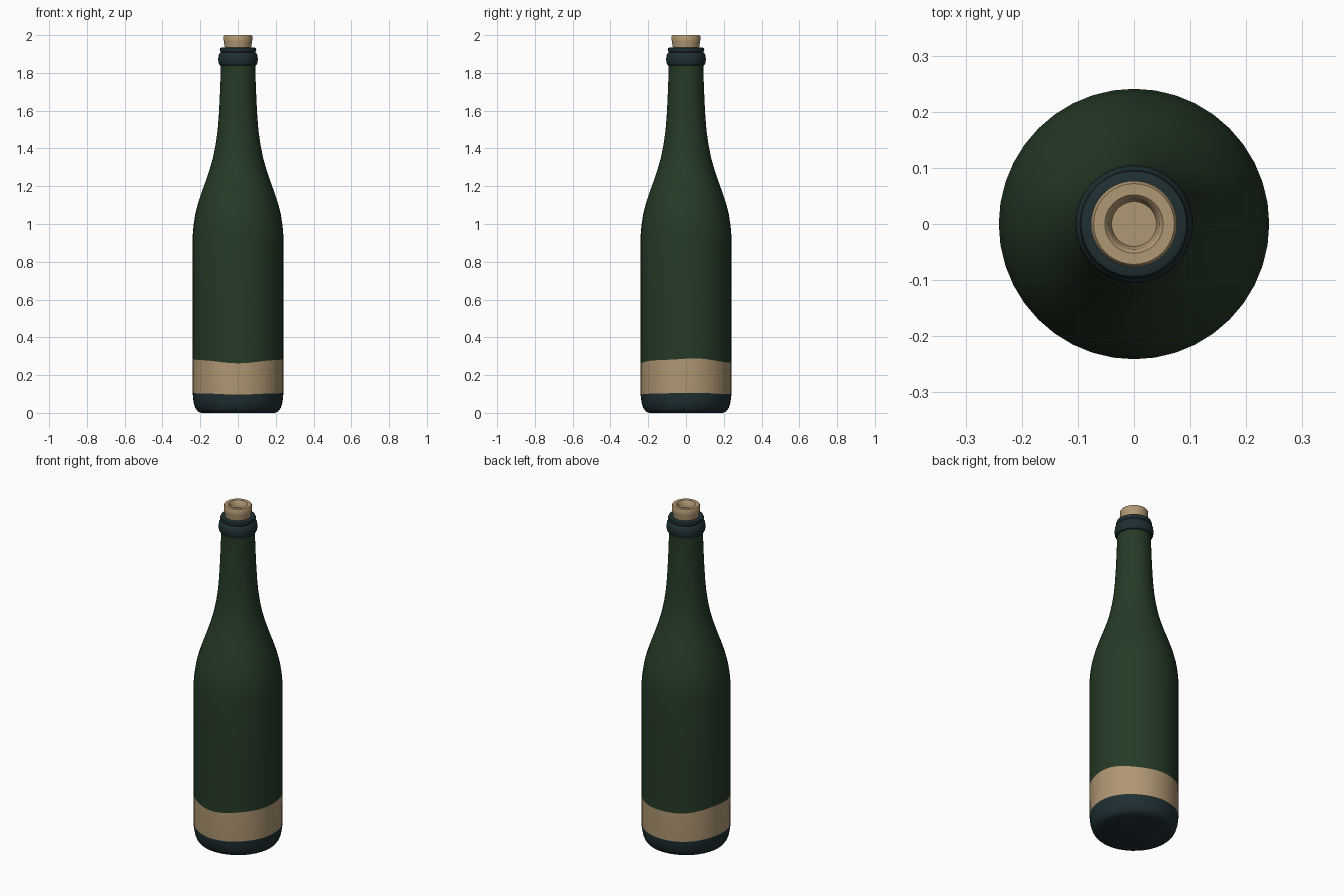
import bpy, bmesh, math

if "Cube" in bpy.data.objects:
    bpy.data.objects.remove(bpy.data.objects["Cube"])

SIDES = 40


def material(name, r, g, b):
    lin = lambda c: ((c / 255 + 0.055) / 1.055) ** 2.4
    m = bpy.data.materials.new(name)
    m.diffuse_color = (lin(r), lin(g), lin(b), 1)
    m.use_nodes = True
    m.node_tree.nodes["Principled BSDF"].inputs["Base Color"].default_value = m.diffuse_color
    return m


GREEN = material("bottle green", 37, 58, 38)
TAN = material("cork tan", 176, 151, 115)
TEAL = material("dark teal", 31, 47, 50)


def lathe(name, profile, mats):
    """Spin (radius, z, wave, material) rows; material colours the band above the row."""
    bm = bmesh.new()
    rings = []
    for r, z, wave, _ in profile:
        ring = []
        for i in range(SIDES):
            a = 2 * math.pi * i / SIDES
            dz = wave * (math.cos(2 * a) + 0.25 * math.sin(5 * a))
            ring.append(bm.verts.new((r * math.cos(a), r * math.sin(a), z + dz)))
        rings.append(ring)
    for k in range(len(rings) - 1):
        lo, hi = rings[k], rings[k + 1]
        for i in range(SIDES):
            j = (i + 1) % SIDES
            f = bm.faces.new((lo[i], lo[j], hi[j], hi[i]))
            f.material_index = profile[k][3]
    bm.faces.new(rings[0][::-1]).material_index = profile[0][3]
    bm.faces.new(rings[-1]).material_index = profile[-1][3]
    me = bpy.data.meshes.new(name)
    bm.to_mesh(me)
    bm.free()
    for m in mats:
        me.materials.append(m)
    ob = bpy.data.objects.new(name, me)
    bpy.context.collection.objects.link(ob)
    bpy.ops.object.select_all(action='DESELECT')
    ob.select_set(True)
    bpy.context.view_layer.objects.active = ob
    bpy.ops.object.shade_smooth_by_angle(angle=math.radians(40))
    return ob


# Bottle: dark base, wavy tan label band, green body, shoulder and neck
lathe("bottle_body", [
    (0.195, 0.0, 0, 0), (0.213, 0.008, 0, 0), (0.226, 0.025, 0, 0),
    (0.234, 0.05, 0, 0), (0.239, 0.08, 0, 0),
    (0.240, 0.102, 0.004, 1), (0.241, 0.276, 0.011, 2),
    (0.241, 0.60, 0, 2), (0.241, 0.93, 0, 2), (0.236, 0.99, 0, 2),
    (0.227, 1.05, 0, 2), (0.212, 1.11, 0, 2), (0.192, 1.17, 0, 2),
    (0.170, 1.23, 0, 2), (0.150, 1.29, 0, 2), (0.133, 1.35, 0, 2),
    (0.119, 1.42, 0, 2), (0.109, 1.49, 0, 2), (0.103, 1.56, 0, 2),
    (0.098, 1.65, 0, 2), (0.094, 1.75, 0, 2), (0.091, 1.86, 0, 2),
], [TEAL, TAN, GREEN])

# Rounded collar with a thinner lip on top
lathe("neck_collar", [
    (0.088, 1.838, 0, 0), (0.098, 1.842, 0, 0), (0.104, 1.855, 0, 0),
    (0.105, 1.875, 0, 0), (0.103, 1.893, 0, 0), (0.097, 1.905, 0, 0),
    (0.090, 1.909, 0, 0), (0.095, 1.914, 0, 0), (0.097, 1.922, 0, 0),
    (0.094, 1.931, 0, 0), (0.086, 1.935, 0, 0), (0.060, 1.933, 0, 0),
], [TEAL])

# Cork: flared plug with a hollow in its top
lathe("cork", [
    (0.069, 1.90, 0, 0), (0.070, 1.935, 0, 0), (0.075, 1.965, 0, 0),
    (0.077, 1.993, 0, 0), (0.072, 2.0, 0, 0), (0.052, 2.0, 0, 0),
    (0.045, 1.993, 0, 0), (0.040, 1.962, 0, 0),
], [TAN])
